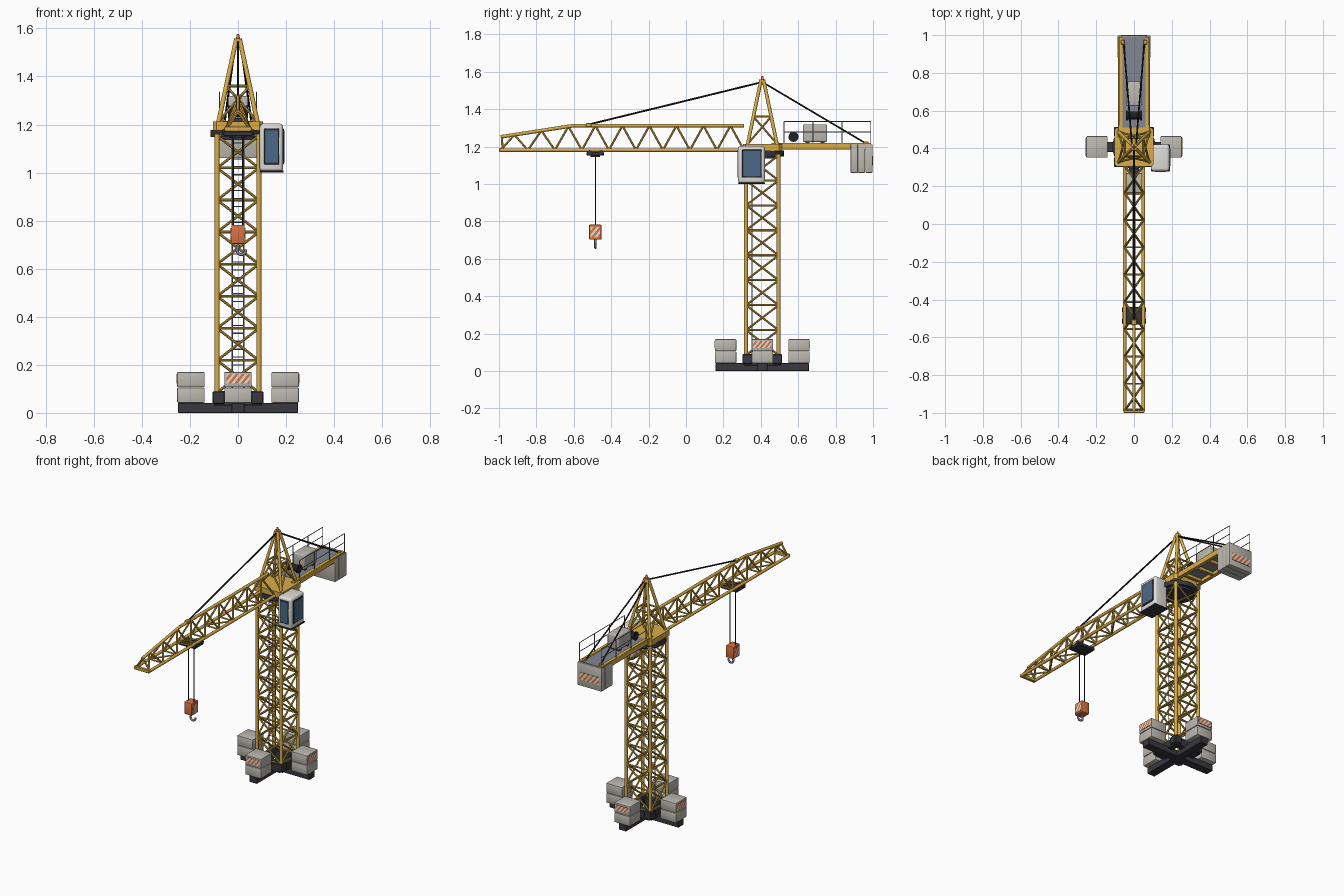
import bpy, bmesh, math
from mathutils import Vector, Matrix

if "Cube" in bpy.data.objects:
    bpy.data.objects.remove(bpy.data.objects["Cube"])

def mat(name, r, g, b):
    m = bpy.data.materials.new(name)
    m.diffuse_color = (r, g, b, 1)
    m.use_nodes = True
    m.node_tree.nodes["Principled BSDF"].inputs["Base Color"].default_value = m.diffuse_color
    return m

YEL = mat("crane yellow", 0.70, 0.42, 0.065)
DARK = mat("dark steel", 0.04, 0.04, 0.05)
CONC = mat("concrete", 0.51, 0.485, 0.44)
WHITE = mat("cab white", 0.74, 0.73, 0.70)
GLASS = mat("window blue", 0.07, 0.14, 0.25)
ORANGE = mat("warning orange", 0.70, 0.17, 0.05)
GREY = mat("deck grey", 0.22, 0.24, 0.29)
ROPE = mat("rope black", 0.015, 0.015, 0.018)
C = 0.408  # tower centre in y

def finish(name, bm, *mats):
    bmesh.ops.recalc_face_normals(bm, faces=bm.faces)
    me = bpy.data.meshes.new(name)
    bm.to_mesh(me)
    bm.free()
    for m in mats:
        me.materials.append(m)
    ob = bpy.data.objects.new(name, me)
    bpy.context.collection.objects.link(ob)
    bpy.context.view_layer.objects.active = ob
    bpy.ops.object.select_all(action='DESELECT')
    ob.select_set(True)
    bpy.ops.object.shade_smooth_by_angle(angle=math.radians(40))
    return ob

def add_rod(bm, a, b, r, n, r2=None):
    a, b = Vector(a), Vector(b)
    d = b - a
    M = Matrix.Translation((a + b) / 2) @ d.to_track_quat('Z', 'Y').to_matrix().to_4x4()
    bmesh.ops.create_cone(bm, cap_ends=True, segments=n, radius1=r,
                          radius2=r if r2 is None else r2, depth=d.length, matrix=M)

def rods(name, segs, r, m, n=8):
    bm = bmesh.new()
    for a, b in segs:
        add_rod(bm, a, b, r, n)
    return finish(name, bm, m)

def path(pts):
    return list(zip(pts[:-1], pts[1:]))

def boxes(name, spans, m, bevel=0.0, seg=1):
    """Each span is (x0, x1, y0, y1, z0, z1)."""
    bm = bmesh.new()
    for x0, x1, y0, y1, z0, z1 in spans:
        M = Matrix.Translation(((x0 + x1) / 2, (y0 + y1) / 2, (z0 + z1) / 2)) @ \
            Matrix.Diagonal((x1 - x0, y1 - y0, z1 - z0, 1))
        bmesh.ops.create_cube(bm, size=1, matrix=M)
    if bevel:
        bmesh.ops.bevel(bm, geom=bm.edges[:], offset=bevel, segments=seg, affect='EDGES', profile=0.5)
    return finish(name, bm, m)

def stripe_plate(name, centre, angle, w, h, pitch=0.02, t=0.004):
    """Thin plate facing -y, turned about z, cut into diagonal stripes."""
    bm = bmesh.new()
    bmesh.ops.create_cube(bm, size=1, matrix=Matrix.Diagonal((w, t, h, 1)))
    n = Vector((1, 0, -0.8)).normalized()
    k = int((w + h) / pitch) + 1
    for i in range(-k, k + 1):
        bmesh.ops.bisect_plane(bm, geom=bm.verts[:] + bm.edges[:] + bm.faces[:],
                               plane_co=n * (i * pitch / 2), plane_no=n)
    for f in bm.faces:
        f.material_index = math.floor(f.calc_center_median().dot(n) / (pitch / 2)) % 2
    bm.transform(Matrix.Translation(centre) @ Matrix.Rotation(angle, 4, 'Z'))
    return finish(name, bm, ORANGE, WHITE)

# --- base cross, leg frame and ballast
boxes("base_cross", [(-.25, .25, C - .027, C + .027, 0, .042),
                     (-.027, .027, C - .25, C + .25, 0, .0415)], DARK, .002)
boxes("base_frame", [(s * .08 - .02, s * .08 + .02, C - .09, C + .09, .03, .08) for s in (-1, 1)] +
      [(-.09, .09, C + s * .08 - .02, C + s * .08 + .02, .03, .0795) for s in (-1, 1)], DARK, .002)
boxes("leg_shoes", [(sx * .08 - .026, sx * .08 + .026, C + sy * .08 - .026, C + sy * .08 + .026, .038, .09)
                    for sx in (-1, 1) for sy in (-1, 1)], DARK, .004)
ballast = []
for dx, dy in ((1, 0), (-1, 0), (0, 1), (0, -1)):
    x, y = dx * .196, C + dy * .196
    ballast += [(x - .057, x + .057, y - .057, y + .057, z, z + .063) for z in (.042, .107)]
boxes("ballast_blocks", ballast, CONC, .004, 2)
for i in range(4):
    a = i * math.pi / 2
    stripe_plate(f"ballast_stripes_{i}", (math.sin(a) * .2535, C - math.cos(a) * .2535, .142), a, .097, .038)

# --- tower mast
L, Z0, P = .087, .085, .1335
corners = [(-L, C - L), (L, C - L), (L, C + L), (-L, C + L)]
rods("tower_legs", [((x, y, .07), (x, y, 1.16)) for x, y in corners], .0105, YEL, 12)
cross, level = [], []
for i in range(4):
    (ax, ay), (bx, by) = corners[i], corners[(i + 1) % 4]
    for k in range(9):
        z = Z0 + k * P
        level.append(((ax, ay, z), (bx, by, z)))
        if k < 8:
            cross += [((ax, ay, z), (bx, by, z + P)), ((bx, by, z), (ax, ay, z + P))]
rods("tower_bracing", cross, .0055, YEL, 8)
rods("tower_rings", level, .0055, YEL, 8)
ly = C - .055
rods("ladder", [((s * .024, ly, .08), (s * .024, ly, 1.15)) for s in (-1, 1)] +
     [((-.024, ly, .1 + .033 * k), (.024, ly, .1 + .033 * k)) for k in range(32)], .0025, GREY, 6)

# --- slewing ring and platform
bm = bmesh.new()
add_rod(bm, (0, C, 1.148), (0, C, 1.178), .115, 32)
add_rod(bm, (0, C, 1.135), (0, C, 1.15), .095, 32)
finish("slewing_ring", bm, DARK)
bm = bmesh.new()
a, c = .104, .09
outline = [(-a, -c), (-c, -a), (c, -a), (a, -c), (a, c), (c, a), (-c, a), (-a, c)]
f = bm.faces.new([bm.verts.new((x, C + y, 1.176)) for x, y in outline])
top = bmesh.ops.extrude_face_region(bm, geom=[f])
bmesh.ops.translate(bm, vec=(0, 0, .037), verts=[v for v in top['geom'] if isinstance(v, bmesh.types.BMVert)])
finish("turntable", bm, YEL)

# --- tower head pyramid
def head(sx, sy, z):
    t = (z - 1.205) / (1.55 - 1.205)
    return (sx * (.082 + (.008 - .082) * t), C + sy * (.08 + (.008 - .08) * t), z)
sq = [(-1, -1), (1, -1), (1, 1), (-1, 1)]
rods("head_legs", [(head(*s, 1.2), head(*s, 1.55)) for s in sq], .0095, YEL, 10)
hb = []
for i in range(4):
    p, q = sq[i], sq[(i + 1) % 4]
    hb += [(head(*p, 1.215), head(*q, 1.36)), (head(*q, 1.215), head(*p, 1.36)), (head(*p, 1.36), head(*q, 1.36))]
rods("head_bracing", hb, .0055, YEL)
bm = bmesh.new()
add_rod(bm, (0, C, 1.53), (0, C, 1.558), .017, 12)
finish("head_cap", bm, YEL)
bm = bmesh.new()
add_rod(bm, (0, C, 1.556), (0, C, 1.576), .009, 12, .005)
finish("warning_lamp", bm, ORANGE)

# --- jib: triangular truss
W, ZB, N = .05, 1.181, 9
Y0, Y1 = .31, -.99
step = (Y0 - Y1) / N
def top_z(y):
    return 1.312 if y > -.6 else 1.312 - (-.6 - y) / .39 * .06
rods("jib_bottom_chords", [((s * W, Y0 + .02, ZB), (s * W, Y1, ZB)) for s in (-1, 1)], .0095, YEL, 10)
rods("jib_top_chord", path([(0, Y0, 1.312), (0, -.6, 1.312), (0, Y1, 1.252)]), .0095, YEL, 10)
web, floor = [], []
for k in range(N + 1):
    y = Y0 - k * step
    floor.append(((-W, y, ZB), (W, y, ZB)))
    if k < N:
        s = 1 if k % 2 else -1
        floor.append(((s * W, y, ZB), (-s * W, y - step, ZB)))
        ym = y - step / 2
        for s in (-1, 1):
            web += [((s * W, y, ZB), (0, ym, top_z(ym))), ((0, ym, top_z(ym)), (s * W, y - step, ZB))]
web += [((s * W, Y1 + .01, ZB), (0, Y1 + .005, 1.252)) for s in (-1, 1)]
rods("jib_web", web, .0058, YEL)
rods("jib_floor_lacing", floor, .005, YEL)
boxes("jib_tip", [(-.056, .056, -1, -.98, 1.171, 1.192)], YEL, .003)

# --- counter jib, deck, rails, winch
boxes("counter_jib_beams", [(s * .072 - .012, s * .072 + .012, C + .05, .99, 1.184, 1.22) for s in (-1, 1)] +
      [(-.07, .07, y, y + .018, 1.187, 1.208) for y in (.54, .65, .76, .86)], YEL, .002)
boxes("counter_jib_deck", [(-.062, .062, .51, .99, 1.207, 1.215)], GREY)
rail = []
for s in (-1, 1):
    x = s * .078
    rail += [((x, y, 1.215), (x, y, 1.335)) for y in (.525, .68, .835, .988)]
    rail += [((x, .525, z), (x, .988, z)) for z in (1.277, 1.335)]
rods("handrails", rail, .0024, GREY, 6)
boxes("winch_house", [(-.042, .042, .625, .755, 1.225, 1.318)], CONC, .008, 3)
boxes("winch_feet", [(-.036, .036, y, y + .02, 1.212, 1.228) for y in (.64, .72)], DARK)
bm = bmesh.new()
add_rod(bm, (-.036, .575, 1.252), (.036, .575, 1.252), .021, 20)
for s in (-1, 1):
    add_rod(bm, (s * .034, .575, 1.252), (s * .042, .575, 1.252), .027, 20)
finish("winch_drum", bm, ROPE)

# --- counterweight slabs
boxes("counterweight", [(-.087, .087, .88 + i * .0393, .9187 + i * .0393, 1.06, 1.212) for i in range(3)], CONC, .003, 2)
stripe_plate("counterweight_stripes", (0, .998, 1.125), math.pi, .14, .05, .024)

# --- cab on the right-hand side
boxes("cab_body", [(.09, .188, .279, .422, 1.003, 1.204)], WHITE, .016, 4)
boxes("cab_floor", [(.09, .19, .279, .422, 1.0, 1.009)], DARK, .002)
boxes("cab_bracket", [(.04, .12, .34, .40, 1.15, 1.18)], DARK)
boxes("window_frames", [(.109, .171, .2765, .283, 1.034, 1.184),
                        (.184, .1905, .3, .404, 1.034, 1.184)], DARK, .002)
boxes("window_glass", [(.114, .166, .2745, .28, 1.042, 1.176),
                       (.186, .1925, .307, .397, 1.042, 1.176)], GLASS)

# --- pendant lines
rods("front_pendant", [((0, C, 1.545), (0, -.52, 1.318))], .005, ROPE, 8)
rods("rear_pendants", [((s * .01, C, 1.545), (s * .055, .965, 1.215)) for s in (-1, 1)], .0045, ROPE, 8)
boxes("pendant_anchors", [(-.014, .014, -.535, -.505, 1.305, 1.325)] +
      [(s * .06 - .01, s * .06 + .01, .95, .975, 1.21, 1.228) for s in (-1, 1)], YEL, .003)

# --- trolley, ropes, hook
HY = -.485
boxes("trolley", [(-.06, .06, HY - .046, HY + .046, 1.152, 1.17),
                  (-.035, .035, HY - .025, HY + .025, 1.143, 1.153)], DARK, .002)
rods("trolley_wheels", [((s * .054, HY + d, 1.17), (s * .064, HY + d, 1.17))
                        for s in (-1, 1) for d in (-.03, .03)], .011, DARK, 12)
rods("hoist_ropes", [((s * .02, HY, .77), (s * .02, HY, 1.15)) for s in (-1, 1)], .0028, ROPE, 6)
boxes("hook_block", [(-.028, .028, HY - .033, HY + .033, .703, .782)], ORANGE, .004, 2)
for s in (-1, 1):
    stripe_plate(f"hook_block_stripes_{s}", (s * .0285, HY, .742), s * math.pi / 2, .05, .056, .024)
hook = [(0, HY, .71), (0, HY, .694)]
for i in range(13):
    t = math.radians(130 + i * 20)
    hook.append((.014 + .018 * math.cos(t), HY, .677 + .018 * math.sin(t)))
cu = bpy.data.curves.new("hook", 'CURVE')
cu.dimensions, cu.bevel_depth, cu.bevel_resolution, cu.use_fill_caps = '3D', .0065, 2, True
sp = cu.splines.new('POLY')
sp.points.add(len(hook) - 1)
for p, co in zip(sp.points, hook):
    p.co = (*co, 1)
cu.materials.append(GREY)
bpy.context.collection.objects.link(bpy.data.objects.new("hook", cu))
